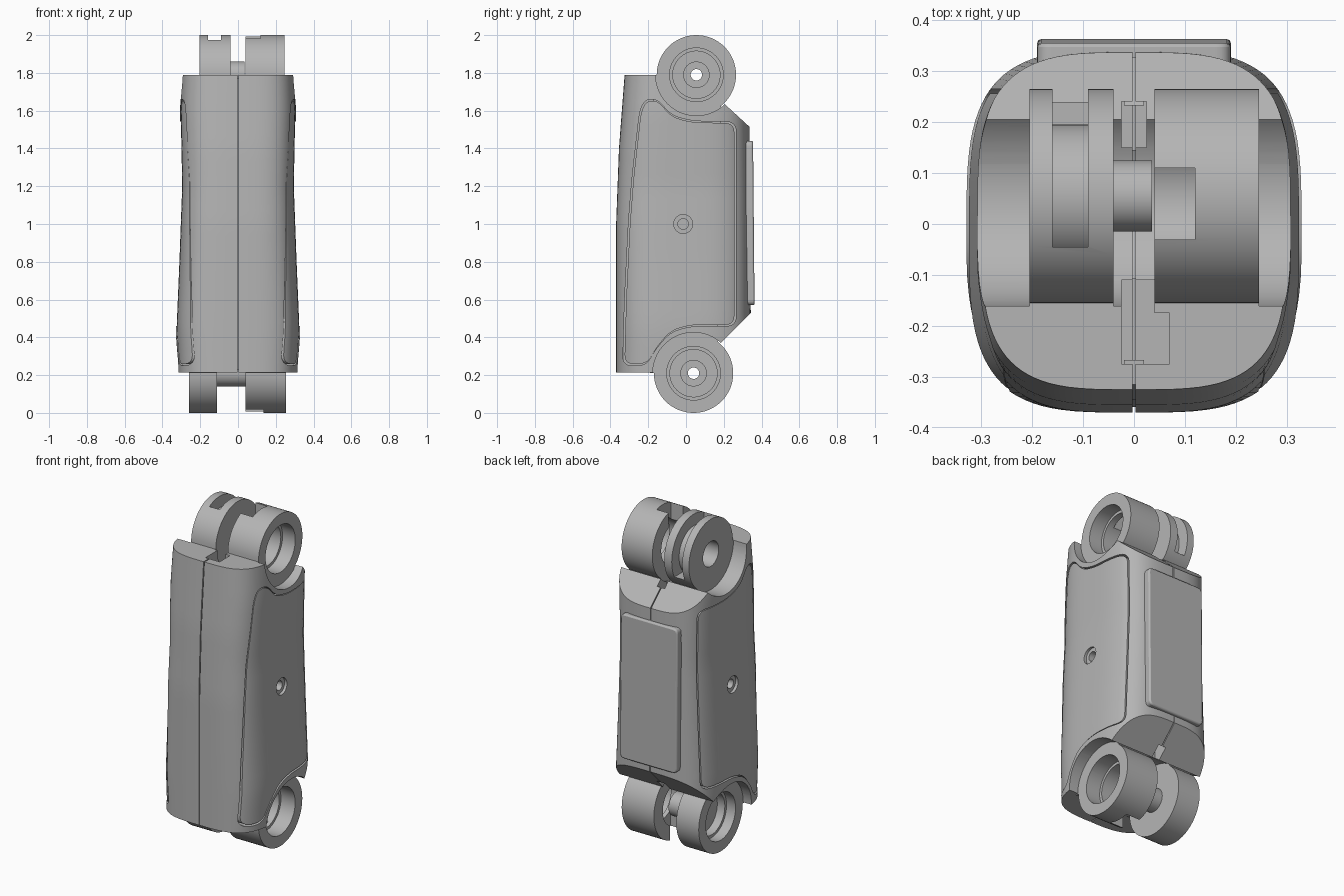
import bpy, bmesh, math
from mathutils import Matrix, Vector

if "Cube" in bpy.data.objects:
    bpy.data.objects.remove(bpy.data.objects["Cube"])

grey = bpy.data.materials.new("light_grey")
grey.diffuse_color = (0.46, 0.46, 0.46, 1)
grey.use_nodes = True
grey.node_tree.nodes["Principled BSDF"].inputs["Base Color"].default_value = grey.diffuse_color


def finish(bm, name):
    bmesh.ops.recalc_face_normals(bm, faces=bm.faces)
    me = bpy.data.meshes.new(name)
    bm.to_mesh(me)
    bm.free()
    me.materials.append(grey)
    ob = bpy.data.objects.new(name, me)
    bpy.context.collection.objects.link(ob)
    return ob


def box(x0, x1, y0, y1, z0, z1, name="block"):
    bm = bmesh.new()
    size = (x1 - x0, y1 - y0, z1 - z0)
    mid = ((x0 + x1) / 2, (y0 + y1) / 2, (z0 + z1) / 2)
    bmesh.ops.create_cube(bm, size=1, matrix=Matrix.Translation(mid) @ Matrix.Diagonal((*size, 1)))
    return finish(bm, name)


def cyl(x0, x1, y, z, r, name="cylinder"):
    # cylinder along x
    bm = bmesh.new()
    m = Matrix.Translation(((x0 + x1) / 2, y, z)) @ Matrix.Rotation(math.pi / 2, 4, 'Y')
    bmesh.ops.create_cone(bm, cap_ends=True, segments=64, radius1=r, radius2=r,
                          depth=abs(x1 - x0), matrix=m)
    return finish(bm, name)


def prism(pts, axis, a, b, name="prism"):
    # extrude an outline along x or y
    bm = bmesh.new()
    place = (lambda p, h: (h, p[0], p[1])) if axis == 'x' else (lambda p, h: (p[0], h, p[1]))
    lo = [bm.verts.new(place(p, a)) for p in pts]
    hi = [bm.verts.new(place(p, b)) for p in pts]
    bm.faces.new(lo)
    bm.faces.new(hi)
    n = len(pts)
    for i in range(n):
        j = (i + 1) % n
        bm.faces.new((lo[i], lo[j], hi[j], hi[i]))
    return finish(bm, name)


def boolean(ob, other, op='DIFFERENCE'):
    m = ob.modifiers.new("bool", 'BOOLEAN')
    m.operation, m.object, m.solver = op, other, 'EXACT'
    bpy.context.view_layer.objects.active = ob
    bpy.ops.object.modifier_apply(modifier=m.name)
    bpy.data.objects.remove(other)


def copy(ob, name):
    c = ob.copy()
    c.data = ob.data.copy()
    c.name = name
    bpy.context.collection.objects.link(c)
    return c


def rounded(pts, d):
    # replace each corner by a short quadratic arc
    out = []
    for i, p in enumerate(pts):
        p, q, r = Vector(p), Vector(pts[i - 1]), Vector(pts[(i + 1) % len(pts)])
        a = p + (q - p).normalized() * min(d, (q - p).length * 0.45)
        b = p + (r - p).normalized() * min(d, (r - p).length * 0.45)
        for k in range(6):
            t = k / 5
            out.append(tuple(a * (1 - t) ** 2 + p * 2 * t * (1 - t) + b * t * t))
    return out


def lerp(table, z):
    for (z0, v0), (z1, v1) in zip(table, table[1:]):
        if z <= z1 + 1e-6:
            return v0 + (v1 - v0) * (z - z0) / (z1 - z0)
    return table[-1][1]


# Body: lofted rounded-square sections
HALF = [(.215, .32), (.45, .33), (.8, .315), (1.2, .30), (1.6, .308), (1.79, .30)]
FRONT = [(.215, -.37), (1.0, -.37), (1.4, -.355), (1.79, -.325)]
BACK = [(.215, .345), (1.79, .335)]
ROWS, SEG, POW = 24, 96, 2 / 3.5
bm = bmesh.new()
rings = []
for i in range(ROWS + 1):
    z = .215 + (1.79 - .215) * i / ROWS
    a, f, k = lerp(HALF, z), lerp(FRONT, z), lerp(BACK, z)
    ring = []
    for s in range(SEG):
        t = 2 * math.pi * (s + .5) / SEG
        c, n = math.cos(t), math.sin(t)
        ring.append(bm.verts.new((math.copysign(abs(c) ** POW, c) * a,
                                  (f + k) / 2 + math.copysign(abs(n) ** POW, n) * (k - f) / 2, z)))
    rings.append(ring)
for r0, r1 in zip(rings, rings[1:]):
    for s in range(SEG):
        e = (s + 1) % SEG
        bm.faces.new((r0[s], r0[e], r1[e], r1[s]))
bm.faces.new(rings[0])
bm.faces.new(rings[-1])
body = finish(bm, "body_shell")

# Hinge centres (y, z) and the direction away from the body
HINGES = {"top": (.055, 1.79, 1), "bottom": (.04, .21, -1)}

# Back slopes and hinge cradles
boolean(body, prism([(.4, 1.456), (.15, 1.685), (.15, 2), (.5, 2), (.5, 1.4)], 'x', -1, 1))
boolean(body, prism([(.5, .685), (.13, .315), (.13, 0), (.5, 0)], 'x', -1, 1))
for y, z, s in HINGES.values():
    boolean(body, cyl(-1, 1, y, z, .216))

# Side panels set into grooves, each with a screw recess
outline = rounded([(-.335, .25), (-.325, .6), (-.305, 1.0), (-.285, 1.25), (-.245, 1.6), (-.215, 1.66),
                   (-.15, 1.66), (-.08, 1.575), (.03, 1.545), (.265, 1.54), (.265, .46),
                   (.03, .46), (-.08, .43), (-.16, .34), (-.21, .25)], .05)
inner = [(p[0] * .97 - .001, 1 + (p[1] - 1) * .988) for p in outline]
whole = copy(body, "whole_body")
panels = []
for side, s in (("right", 1), ("left", -1)):
    panel = copy(whole, side + "_side_panel")
    panel.data.transform(Matrix.Diagonal((.985, 1, 1, 1)))
    boolean(panel, prism(inner, 'x', s * .19, s * .5), 'INTERSECT')
    boolean(panel, cyl(s * .287, s * .5, -.015, 1, .05))
    boolean(panel, cyl(s * .23, s * .5, -.015, 1, .028))
    boolean(body, prism(outline, 'x', s * .2, s * .5))
    panels.append(panel)
bpy.data.objects.remove(whole)

# Slots between the hinge lugs
for z0, z1 in ((1.5, 1.9), (.1, .5)):
    boolean(body, box(-.025, .025, .15, .24, z0, z1))
for z0, z1 in ((1.6, 1.9), (.1, .4)):
    boolean(body, box(-.025, .07, -.275, -.11, z0, z1))

# Centre seam with a core behind it
core = copy(body, "seam_core")
core.data.transform(Matrix.Translation((0, 0, 1)) @ Matrix.Diagonal((1, .97, .98, 1))
                    @ Matrix.Translation((0, 0, -1)))
boolean(core, box(-.02, .02, -1, 1, -1, 3), 'INTERSECT')
boolean(body, box(-.003, .003, -1, 1, -1, 3))


def lug(name, x0, x1, hinge):
    # round lug with a neck blending into the body
    y, z, s = HINGES[hinge]
    ob = cyl(x0, x1, y, z, .21, name)
    low = sorted((z - s * .26, z - s * .15))
    boolean(ob, box(x0, x1, y - .185, y + .13, *low), 'UNION')
    front = sorted((z - s * .2, z))
    boolean(ob, box(x0, x1, y - .23, y - .1, *front), 'UNION')
    return ob


parts = [body, core] + panels

# Right lugs: bored rings with a notch near the middle
for hinge, x1, notch in (("top", .245, .12), ("bottom", .255, .135)):
    y, z, s = HINGES[hinge]
    ob = lug(hinge + "_right_lug", .04, x1, hinge)
    boolean(ob, cyl(0, .4, y, z, .125))
    boolean(ob, cyl(.16, .4, y, z, .142))
    boolean(ob, box(0, notch, y - .085, y + .055, *sorted((z, z + s * .4))))
    parts.append(ob)

# Top left lug: arc slot open to the top and back
y, z, s = HINGES["top"]
ob = lug("top_left_lug", -.205, -.04, "top")
slot = box(-.16, -.09, y - .1, y + .4, z - .1, z + .4)
boolean(slot, cyl(-.3, 0, y, z, .14))
boolean(ob, slot)
boolean(ob, cyl(-.3, -.11, y, z, .075))
boolean(ob, cyl(-.3, .1, y, z, .03))
parts.append(ob)

# Bottom left lug: cup open to the outside
y, z, s = HINGES["bottom"]
ob = lug("bottom_left_lug", -.26, -.11, "bottom")
boolean(ob, cyl(-.4, -.15, y, z, .125))
boolean(ob, cyl(-.4, -.2, y, z, .142))
boolean(ob, cyl(-.4, .1, y, z, .03))
parts.append(ob)

# Hollow hinge pins
for hinge, x0, x1 in (("top", -.045, .035), ("bottom", -.115, .04)):
    y, z, s = HINGES[hinge]
    ob = cyl(x0, x1, y, z, .07, hinge + "_pin")
    boolean(ob, cyl(-.4, .4, y, z, .03))
    parts.append(ob)

# Back plate, leaning slightly
plate = prism(rounded([(-.19, .57), (.19, .57), (.19, 1.44), (-.19, 1.44)], .03), 'y', .31, .359, "back_plate")
for v in plate.data.vertices:
    v.co.y += (1 - v.co.z) * .009
bev = plate.modifiers.new("bevel", 'BEVEL')
bev.width, bev.segments, bev.limit_method = .008, 2, 'ANGLE'
parts.append(plate)

for ob in parts:
    bpy.ops.object.select_all(action='DESELECT')
    ob.select_set(True)
    bpy.context.view_layer.objects.active = ob
    bpy.ops.object.shade_smooth_by_angle(angle=math.radians(30))
